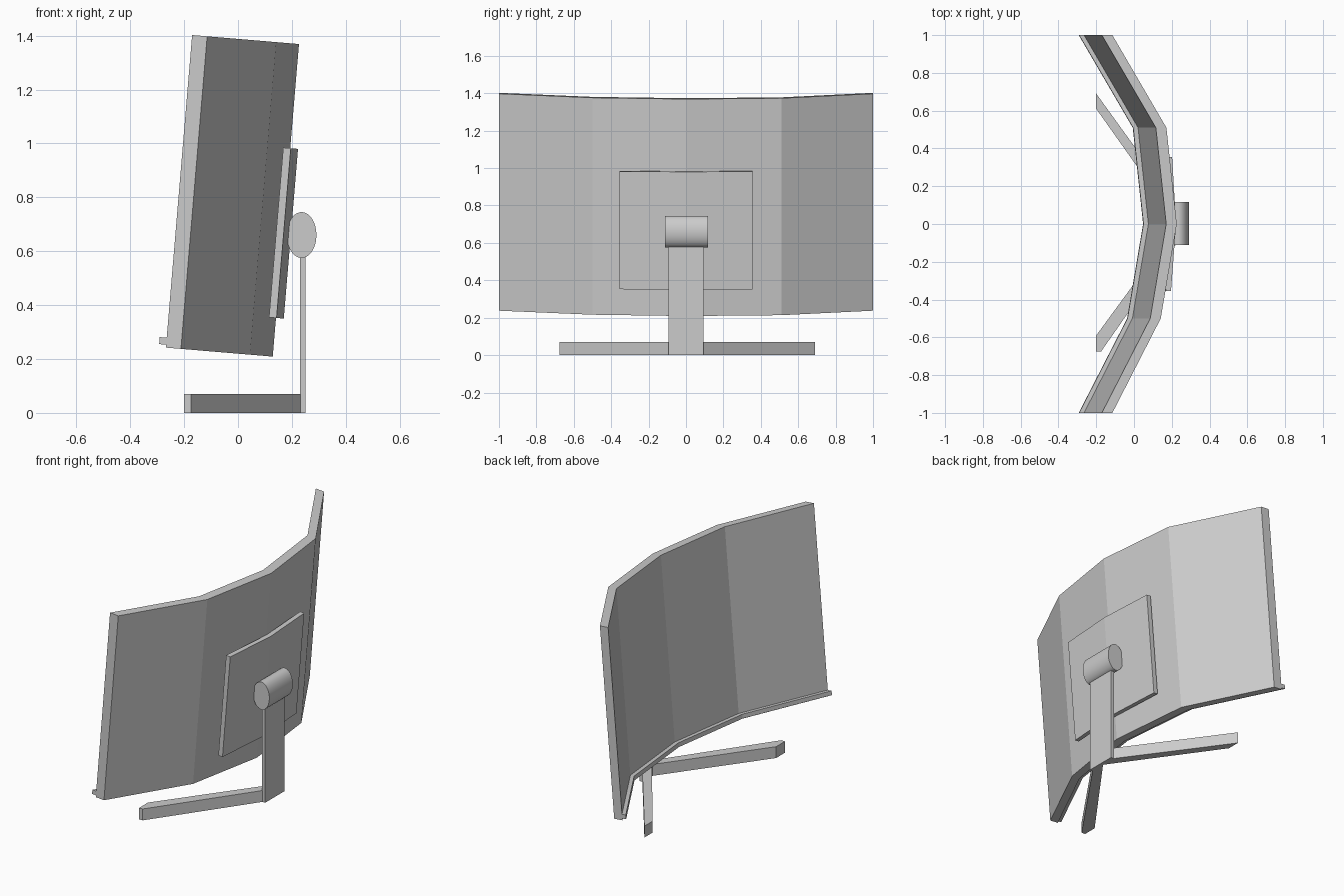
import bpy, bmesh, math
from mathutils import Matrix

if "Cube" in bpy.data.objects:
    bpy.data.objects.remove(bpy.data.objects["Cube"])

TILT = Matrix.Rotation(math.radians(4.8), 4, 'Y')


def strip(name, path, front, back, z0, z1, tilt=False):
    """Solid band following (x, y) points, from x+front to x+back, between z0 and z1."""
    bm = bmesh.new()
    rings = [[bm.verts.new(c) for c in ((x + front, y, z0), (x + back, y, z0),
                                        (x + back, y, z1), (x + front, y, z1))]
             for x, y in path]
    for a, b in zip(rings, rings[1:]):
        for i in range(4):
            j = (i + 1) % 4
            bm.faces.new((a[i], a[j], b[j], b[i]))
    bm.faces.new(rings[0])
    bm.faces.new(rings[-1])
    return finish(name, bm, TILT if tilt else Matrix())


def prism(name, outline, z0, z1):
    """Vertical extrusion of a flat outline."""
    bm = bmesh.new()
    face = bm.faces.new([bm.verts.new((x, y, z0)) for x, y in outline])
    ext = bmesh.ops.extrude_face_region(bm, geom=[face])["geom"]
    bmesh.ops.translate(bm, vec=(0, 0, z1 - z0),
                        verts=[g for g in ext if isinstance(g, bmesh.types.BMVert)])
    return finish(name, bm, Matrix())


def finish(name, bm, matrix):
    bmesh.ops.recalc_face_normals(bm, faces=bm.faces)
    bm.transform(matrix)
    mesh = bpy.data.meshes.new(name)
    bm.to_mesh(mesh)
    bm.free()
    obj = bpy.data.objects.new(name, mesh)
    bpy.context.collection.objects.link(obj)
    return obj


# Curved display, with a thin lip along the bottom of the screen
curve = [(-0.287, -1), (-0.03, -0.5), (0.055, 0), (0.0, 0.51), (-0.287, 1)]
strip("display_panel", curve, 0, 0.056, 0.219, 1.383, tilt=True)
strip("screen_bottom_lip", curve, -0.026, 0.03, 0.23, 0.256, tilt=True)

# Mounting plate on the back
plate = [(0.113, -0.355), (0.14, 0), (0.119, 0.355)]
strip("back_plate", plate, -0.028, 0, 0.363, 0.995, tilt=True)

# Oval hinge barrel
bpy.ops.mesh.primitive_cylinder_add(vertices=64, radius=1, depth=0.228,
                                    location=(0.236, 0.003, 0.66),
                                    rotation=(math.radians(90), 0, 0))
hinge = bpy.context.object
hinge.name = "hinge_barrel"
hinge.scale = (0.055, 0.085, 1)
bpy.ops.object.transform_apply(location=False, rotation=True, scale=True)
bpy.ops.object.shade_smooth_by_angle(angle=math.radians(30))

# Flat stand neck
strip("stand_neck", [(0.23, -0.094), (0.23, 0.094)], 0, 0.021, 0, 0.62)

# Splayed feet
prism("left_foot", [(0.232, 0), (0.232, 0.093), (-0.2, 0.69), (-0.2, 0.61)], 0, 0.07)
prism("right_foot", [(0.232, 0), (0.232, -0.093), (-0.175, -0.676),
                     (-0.2, -0.676), (-0.2, -0.59)], 0, 0.07)
